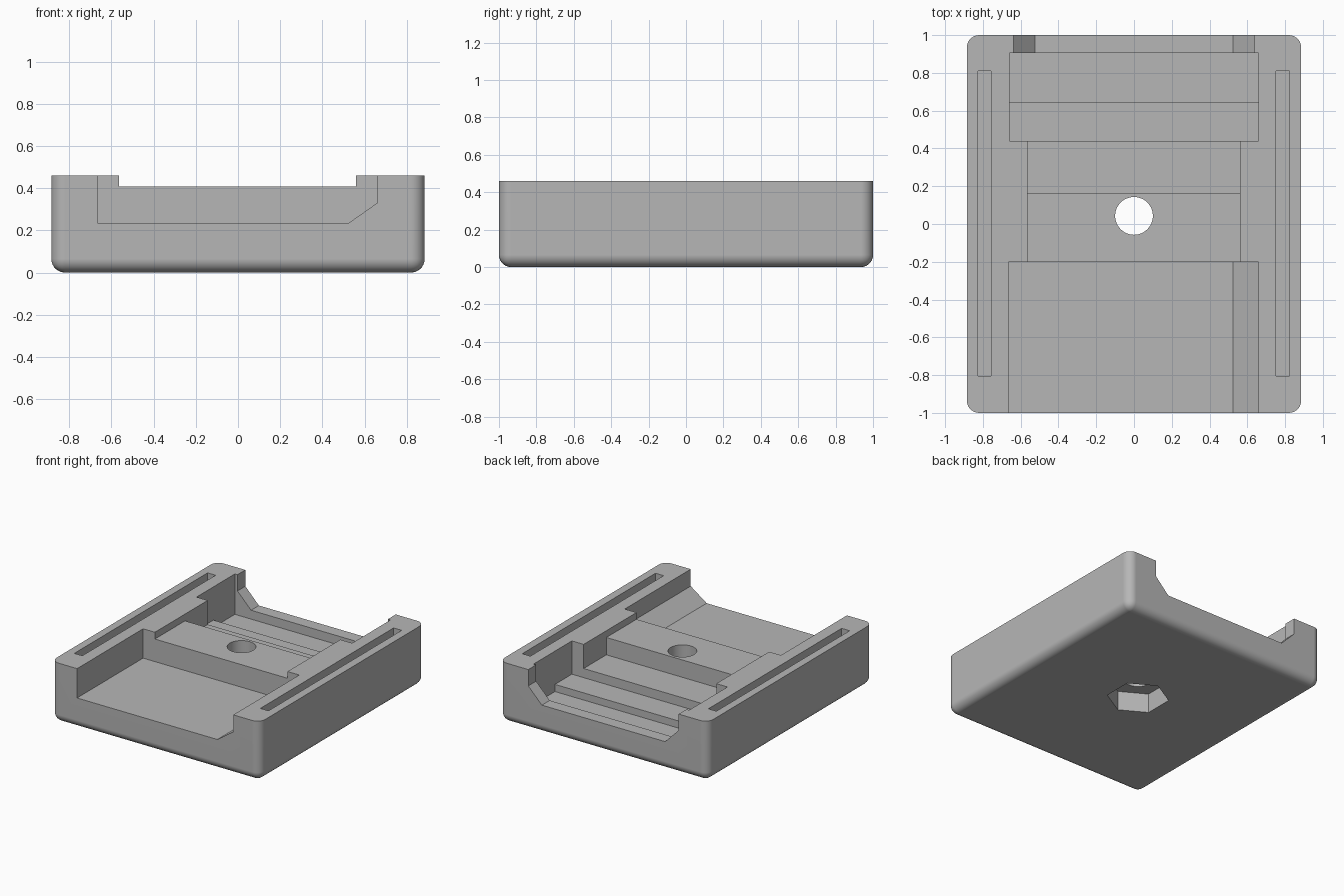
import bpy
import bmesh
import math
from mathutils import Vector

default = bpy.data.objects.get("Cube")
if default:
    bpy.data.objects.remove(default, do_unlink=True)

HALF_X, HEIGHT, OVER = 0.885, 0.46, 0.6

# One plain grey for the whole part
GREY = (0.47, 0.47, 0.47, 1.0)
grey = bpy.data.materials.new("plain_grey")
grey.use_nodes = True
grey.diffuse_color = GREY
grey.node_tree.nodes["Principled BSDF"].inputs["Base Color"].default_value = GREY


def finish(name, bm):
    bmesh.ops.recalc_face_normals(bm, faces=bm.faces[:])
    mesh = bpy.data.meshes.new(name)
    bm.to_mesh(mesh)
    bm.free()
    mesh.materials.append(grey)
    obj = bpy.data.objects.new(name, mesh)
    bpy.context.collection.objects.link(obj)
    return obj


def prism(name, profile, axis, start, end):
    """Extrude a closed profile along x, y or z."""
    place = {"x": lambda a, b: (start, a, b),
             "y": lambda a, b: (a, start, b),
             "z": lambda a, b: (a, b, start)}[axis]
    bm = bmesh.new()
    face = bm.faces.new([bm.verts.new(place(a, b)) for a, b in profile])
    grown = bmesh.ops.extrude_face_region(bm, geom=[face])["geom"]
    shift = Vector([end - start if axis == k else 0 for k in "xyz"])
    bmesh.ops.translate(bm, vec=shift,
                        verts=[g for g in grown if isinstance(g, bmesh.types.BMVert)])
    return finish(name, bm)


def polygon(sides, radius, cy, turn=0.0):
    return [(radius * math.cos(turn + math.tau * i / sides),
             cy + radius * math.sin(turn + math.tau * i / sides)) for i in range(sides)]


def rect(a0, a1, b0, b1):
    return [(a0, b0), (a1, b0), (a1, b1), (a0, b1)]


# Tray body: block with rounded upright corners and bottom rim
bm = bmesh.new()
bmesh.ops.create_cube(bm, size=1)
bmesh.ops.scale(bm, vec=(2 * HALF_X, 2, HEIGHT), verts=bm.verts)
bmesh.ops.translate(bm, vec=(0, 0, HEIGHT / 2), verts=bm.verts)
rounded = [e for e in bm.edges if min(v.co.z for v in e.verts) < HEIGHT / 2]
bmesh.ops.bevel(bm, geom=rounded, offset=0.065, segments=7, profile=0.5,
                affect="EDGES", clamp_overlap=True)
body = finish("tray_body", bm)

cutters = [
    # Front pocket, sloped along one side
    prism("front_pocket", [(-0.665, OVER), (-0.665, 0.235), (0.525, 0.235),
                           (0.66, 0.33), (0.66, OVER)], "y", -1.1, -0.2),
    # Middle channel: raised deck, then a step down
    prism("middle_channel", [(-0.25, OVER), (-0.25, 0.408), (0.165, 0.408),
                             (0.165, 0.275), (0.5, 0.275), (0.5, OVER)],
          "x", -0.565, 0.56),
    # Wide rear channel with two floor levels
    prism("rear_channel", [(0.44, OVER), (0.44, 0.205), (0.645, 0.205),
                           (0.645, 0.15), (0.905, 0.15), (0.905, OVER)],
          "x", -0.66, 0.66),
    # Rear opening with sloped sides
    prism("rear_opening", [(-0.638, OVER), (-0.638, 0.335), (-0.523, 0.218),
                           (0.523, 0.218), (0.638, 0.335), (0.638, OVER)],
          "y", 0.86, 1.1),
    # Screw hole and hexagonal nut recess underneath
    prism("screw_hole", polygon(48, 0.1, 0.043), "z", -0.1, OVER),
    prism("nut_recess", polygon(6, 0.22, 0.043, math.pi / 2), "z", -0.1, 0.15),
]
# Narrow slots along both rails
for side, inner, outer in (("left", 0.753, 0.822), ("right", -0.825, -0.757)):
    cutters.append(prism(side + "_slot", rect(inner, outer, -0.805, 0.81),
                         "z", 0.26, OVER))

bpy.ops.object.select_all(action="DESELECT")
bpy.context.view_layer.objects.active = body
body.select_set(True)
for cutter in cutters:
    cutter.hide_render = True
    cut = body.modifiers.new(cutter.name, "BOOLEAN")
    cut.operation = "DIFFERENCE"
    cut.solver = "EXACT"
    cut.object = cutter
    bpy.ops.object.modifier_apply(modifier=cut.name)
    bpy.data.objects.remove(cutter, do_unlink=True)

# Smooth rounded edges, crisp cuts
bpy.ops.object.shade_smooth_by_angle(angle=math.radians(30))
weighted = body.modifiers.new("even_normals", "WEIGHTED_NORMAL")
weighted.keep_sharp = True
